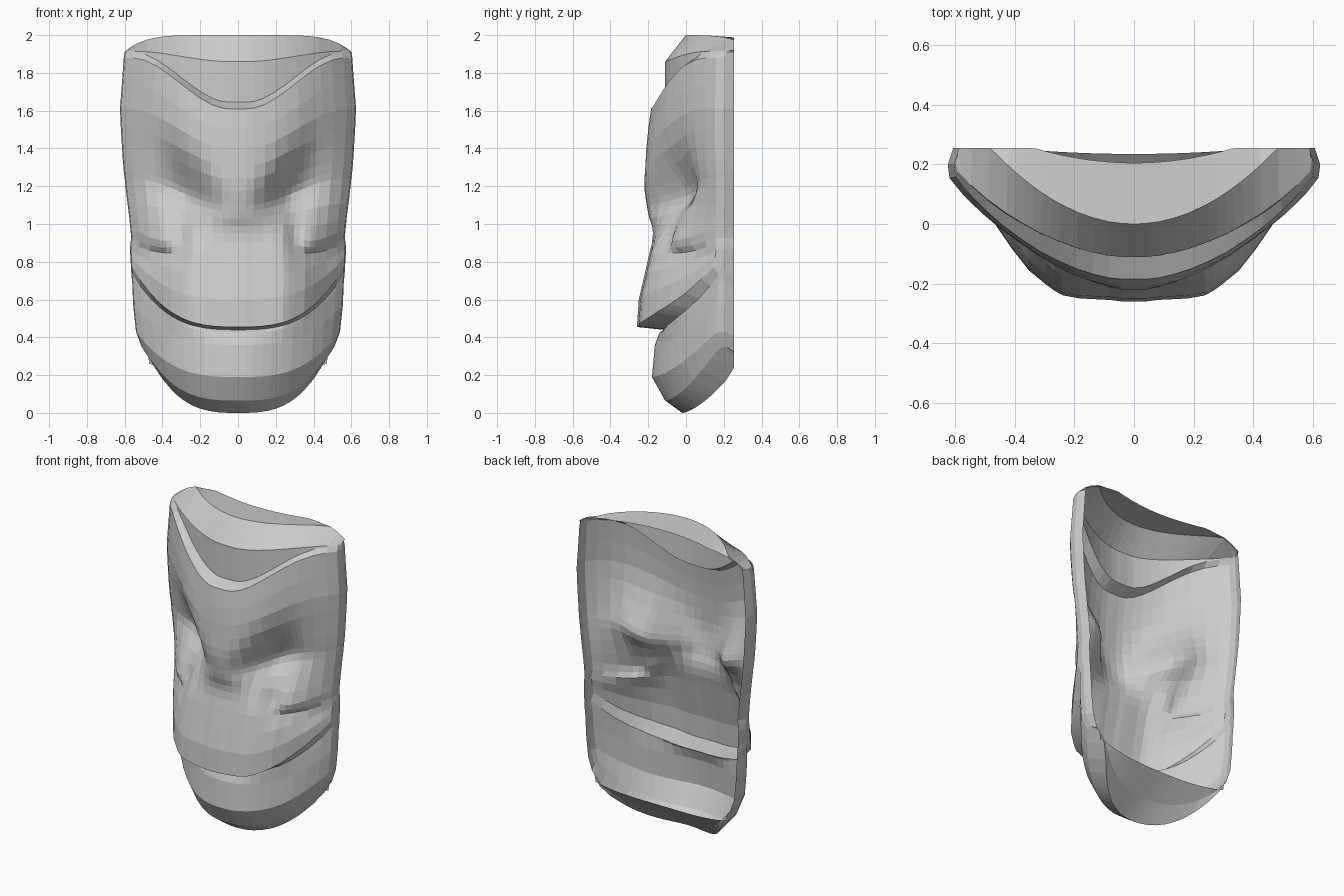
import bpy
import bmesh
from math import exp

cube = bpy.data.objects.get("Cube")
if cube:
    bpy.data.objects.remove(cube, do_unlink=True)

BACK = 0.255

# Contour rows, top to bottom: centre height, half width, centre depth, rim height
ROWS = [
    (1.99, .58, .205, 1.92), (2, .59, 0, 1.92), (1.86, .595, -.11, 1.915),
    (1.645, .6, -.11, 1.91), (1.61, .605, -.185, 1.88),
    (1.5, .615, -.2, 1.74), (1.4, .625, -.21, 1.61), (1.31, .62, -.215, 1.5),
    (1.24, .615, -.22, 1.42), (1.18, .61, -.22, 1.34), (1.13, .605, -.215, 1.28),
    (1.1, .6, -.21, 1.24), (1.07, .595, -.205, 1.19), (1.03, .585, -.195, 1.11),
    (.99, .575, -.18, 1.03), (.95, .57, -.175, .98),
    (.9, .565, -.18, .93), (.84, .57, -.195, .9), (.73, .572, -.22, .87),
    (.6, .57, -.25, .83), (.455, .567, -.26, .78), (.44, .565, -.12, .74),
    (.425, .56, -.14, .69), (.36, .555, -.165, .57), (.19, .54, -.18, .43),
    (.065, .51, -.11, .35), (0, .48, -.02, .31), (.1, .475, .09, .3),
    (.22, .47, .235, .26),
]
# Crown and under-jaw rows that curve back faster than the face
SWEEP = {ROWS[0]: 3, ROWS[1]: 1.5, ROWS[-3]: 1.25, ROWS[-2]: 1.25, ROWS[-1]: 1.25}

# Cross-section: width fraction, depth fraction of the brow, depth fraction of the muzzle
SECTION = [
    (0, 0, 0), (.07, 0, 0), (.14, .01, .01), (.23, .04, .015), (.32, .08, .02),
    (.42, .14, .04), (.47, .175, .07), (.52, .21, .11), (.57, .255, .155),
    (.62, .3, .2), (.67, .35, .27), (.72, .4, .34), (.82, .52, .5),
    (.92, .66, .66), (.99, .78, .78), (1, .88, .88), (.97, 1, 1),
]


def smooth(t):
    t = min(max(t, 0), 1)
    return t * t * (3 - 2 * t)


def bump(x, z, cx, cz, left, right, down, up):
    """Soft bump with a different reach on each side."""
    dx = (x - cx) / (left if x < cx else right)
    dz = (z - cz) / (down if z < cz else up)
    return exp(-(dx * dx + dz * dz) / 2)


def mask_point(row, column):
    z0, width, depth, rim = row
    u, brow, muzzle = column
    x = u * width
    # Rows sweep up to the rim: steep at brow, late at crown and jaw
    if z0 > 1.9:
        ease = u ** 6
    elif z0 > .97:
        ease = smooth((u - .08) / .85)
    else:
        ease = u ** 3
    z = z0 + (rim - z0) * ease
    if row in SWEEP:
        v = min(1, max(brow, SWEEP[row] * u * u))
    else:
        blend = smooth((z0 - .4) / .05) * smooth((1.05 - z0) / .2)
        v = brow + (muzzle - brow) * blend
    y = depth + (BACK - depth) * v
    # Eye hollow, following the slanted rows above and below its crease
    inside = 1 - v ** 4
    y += .16 * bump(x, z0, .29, 1.1, .1, .13, .06, .06 + .2 * x) * inside
    # Cheek pouch with folds beside and below it
    pouch = bump(x, z, .4, .96, .08, .1, .06, .08) * inside
    y -= .035 * pouch
    y += .05 * bump(x, z, .4, .85, .06, .12, .05, .04) * inside
    y += .04 * bump(x, z, .3, .95, .03, .04, .06, .06)
    z -= .05 * pouch
    return x, min(y, BACK), z


# Half of the mask shell
bm = bmesh.new()
grid = [[bm.verts.new(mask_point(r, c)) for c in SECTION] for r in ROWS]
for upper, lower in zip(grid, grid[1:]):
    for j in range(len(SECTION) - 1):
        bm.faces.new((upper[j], lower[j], lower[j + 1], upper[j + 1]))
mesh = bpy.data.meshes.new("mask_shell")
bm.to_mesh(mesh)
bm.free()

# Mirrored to the other side
mask = bpy.data.objects.new("mask_shell", mesh)
bpy.context.collection.objects.link(mask)
mirror = mask.modifiers.new("Mirror", "MIRROR")
mirror.use_clip = True

# Plain grey
grey = bpy.data.materials.new("plain_grey")
grey.use_nodes = True
colour = (.6, .6, .6, 1)
grey.diffuse_color = colour
grey.node_tree.nodes["Principled BSDF"].inputs["Base Color"].default_value = colour
mesh.materials.append(grey)
